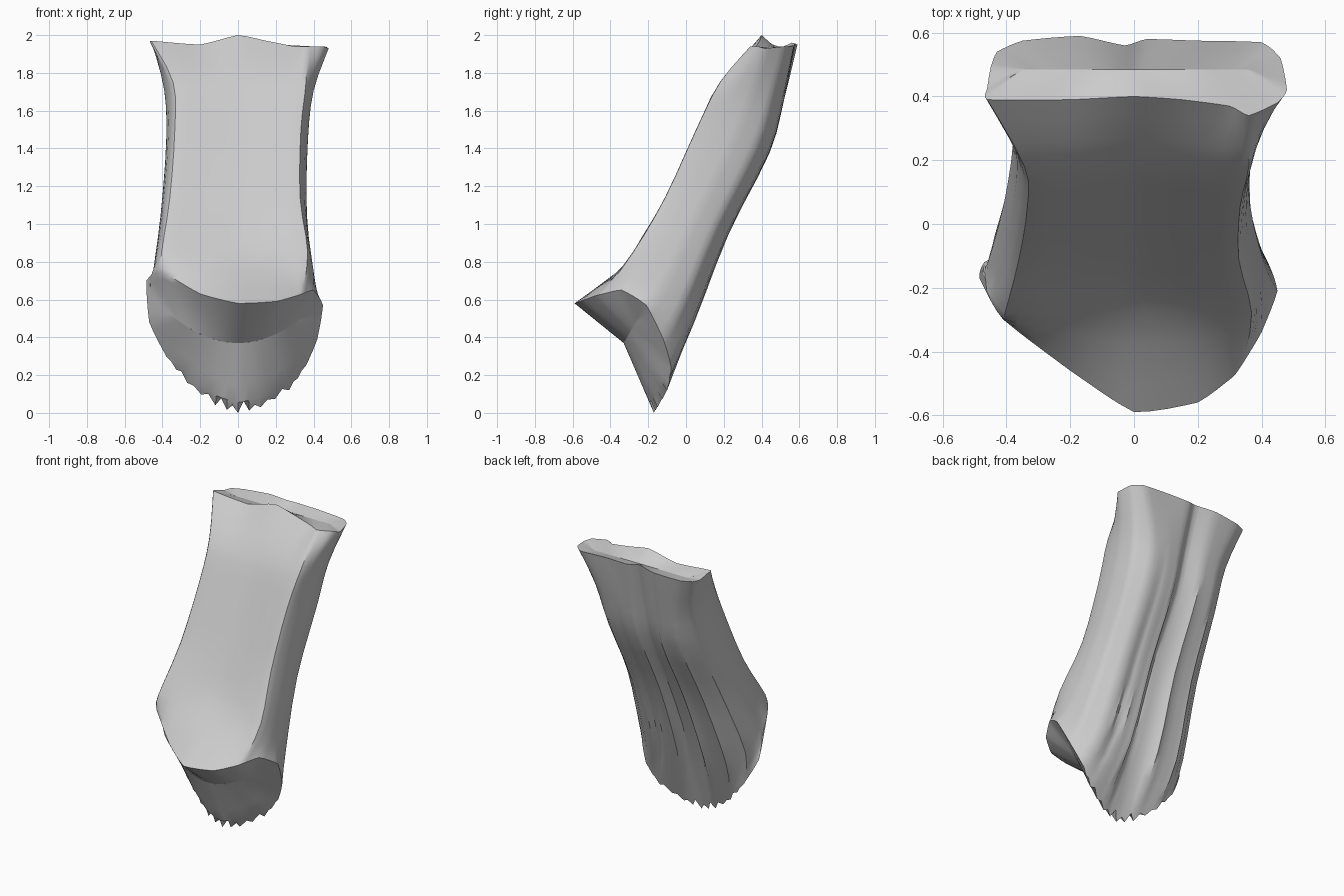
import bpy, bmesh, math, random
from mathutils import Vector as V

if "Cube" in bpy.data.objects:
    bpy.data.objects.remove(bpy.data.objects["Cube"])

random.seed(4)

# cross-section: u across, v from front (0) to back (1), with a groove in the back
SECTION = [(0, .04), (.3, .03), (.6, .01), (.9, 0), (.97, .22), (1, .5), (.93, .8),
           (.7, .97), (.4, 1), (.12, .98), (-.05, .88), (-.35, 1), (-.7, .97),
           (-.93, .8), (-1, .5), (-.97, .22), (-.88, 0), (-.45, .02)]

# flared, broken lower rim
LOWER = [(0, -.59, .58), (.2, -.56, .59), (.31, -.48, .62), (.34, -.44, .63),
         (.4, -.34, .65), (.45, -.21, .57), (.42, -.12, .39), (.36, -.08, .25),
         (.27, -.1, .12), (.12, -.15, .03), (0, -.17, 0), (-.12, -.15, .04),
         (-.27, -.1, .16), (-.38, -.08, .3), (-.47, -.12, .48), (-.485, -.17, .7),
         (-.41, -.3, .75), (-.2, -.46, .63)]

# upper rim
UPPER = [(0, .4, 2), (.15, .39, 1.97), (.3, .37, 1.94), (.36, .34, 1.94),
         (.45, .38, 1.94), (.48, .42, 1.93), (.46, .52, 1.94), (.4, .57, 1.94),
         (.2, .575, 1.95), (.04, .58, 1.95), (-.03, .56, 1.96), (-.17, .59, 1.95),
         (-.35, .575, 1.94), (-.43, .54, 1.94), (-.45, .49, 1.94), (-.46, .43, 1.96),
         (-.46, .39, 1.97), (-.2, .39, 1.95)]

# middle rings: front (y, z), back (y, z), left x, right x
MIDDLE = [((-.28, .85), (.03, .47), -.46, .41),
          ((-.11, 1.14), (.22, .95), -.41, .365),
          ((.055, 1.5), (.44, 1.38), -.38, .37),
          ((.18, 1.75), (.52, 1.66), -.39, .40)]


def catmull(a, b, c, d, t):
    return .5 * (2 * b + (c - a) * t + (2 * a - 5 * b + 4 * c - d) * t * t
                 + (3 * b - a - 3 * c + d) * t ** 3)


def refine_loop(pts, k):
    # halfway between straight facets and a smooth curve
    n, out = len(pts), []
    for i in range(n):
        a, b, c, d = pts[i - 1], pts[i], pts[(i + 1) % n], pts[(i + 2) % n]
        out += [catmull(a, b, c, d, j / k).lerp(b.lerp(c, j / k), .6) for j in range(k)]
    return out


def middle_ring(front, back, left, right):
    out = []
    for u, v in SECTION:
        x = u * (right if u > 0 else -left)
        out.append(V((x, front[0] + (back[0] - front[0]) * v,
                      front[1] + (back[1] - front[1]) * v)))
    return out


K, ROWS = 4, 3
rings = [[V(p) for p in LOWER]] + [middle_ring(*m) for m in MIDDLE] + [[V(p) for p in UPPER]]
rings = [refine_loop(r, K) for r in rings]
N = len(rings[0])
plain_rim = [p.copy() for p in rings[0]]

# splintered teeth along the back of the lower rim, long ridges up the back
for i in range(N):
    c = i / K
    if 7 < c < 13 and i % 2:
        fade = 1 - abs(c - 10) / 3.6
        rings[0][i] += V((0, .4, .9)) * random.uniform(.02, .08) * fade
    if 6.5 < c < 13.5:
        ridge = V((0, -.9, .4)) * random.uniform(-.012, .014)
        for r, amount in ((1, 1), (2, .7), (3, .4)):
            rings[r][i] += ridge * amount

# loft along the length
loft = []
last = len(rings) - 1
for r in range(last):
    a, b, c, d = rings[max(r - 1, 0)], rings[r], rings[r + 1], rings[min(r + 2, last)]
    for s in range(ROWS):
        loft.append([catmull(a[i], b[i], c[i], d[i], s / ROWS) for i in range(N)])
loft.append(rings[-1])


# ends close onto a curved spine line running across the slab
def lower_spine(p):
    x = .72 * p.x
    k = (x / .45) ** 2
    return V((x, -.33 + .14 * k, .37 + .24 * k))


def upper_spine(p):
    return V((.75 * p.x, .485, 1.925))


def cap_rings(ring, spine, steps):
    return [[p.lerp(spine(p), t) for p in ring] for t in steps]


lower_cap = cap_rings(plain_rim, lower_spine, (1, .7, .4, .15))
upper_cap = cap_rings(loft[-1], upper_spine, (.3, .65, 1))

# skin everything from the lower spine to the upper spine
bm = bmesh.new()
rows = [[bm.verts.new(p) for p in ring] for ring in lower_cap + loft + upper_cap]
for a, b in zip(rows, rows[1:]):
    for i in range(N):
        j = (i + 1) % N
        bm.faces.new((a[i], a[j], b[j], b[i]))

mesh = bpy.data.meshes.new("broken_slab")
bm.to_mesh(mesh)
bm.free()
obj = bpy.data.objects.new("broken_slab", mesh)
bpy.context.collection.objects.link(obj)
bpy.context.view_layer.objects.active = obj
obj.select_set(True)
bpy.ops.object.shade_smooth_by_angle(angle=math.radians(40))
